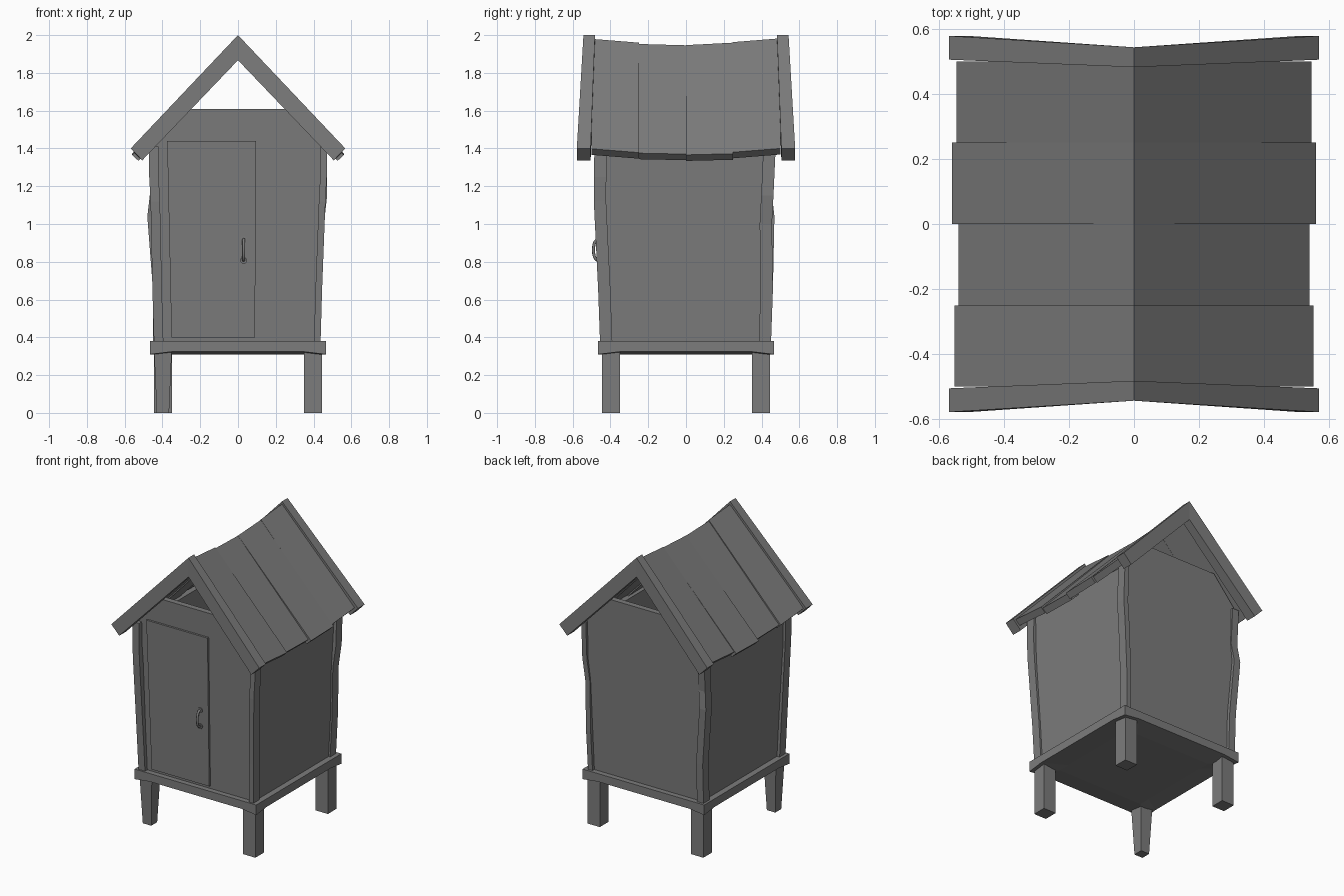
import bpy
import bmesh
from math import pi, sin, cos

if "Cube" in bpy.data.objects:
    bpy.data.objects.remove(bpy.data.objects["Cube"])

grey = bpy.data.materials.new("weathered_grey")
grey.use_nodes = True
grey.diffuse_color = (0.2, 0.2, 0.2, 1)
grey.node_tree.nodes["Principled BSDF"].inputs["Base Color"].default_value = grey.diffuse_color


def solid(name, rings):
    """Closed solid lofted through matching outlines."""
    bm = bmesh.new()
    loops = [[bm.verts.new(p) for p in ring] for ring in rings]
    n = len(loops[0])
    for a, b in zip(loops, loops[1:]):
        for i in range(n):
            j = (i + 1) % n
            bm.faces.new((a[i], a[j], b[j], b[i]))
    bm.faces.new(loops[0])
    bm.faces.new(loops[-1])
    bmesh.ops.recalc_face_normals(bm, faces=bm.faces)
    mesh = bpy.data.meshes.new(name)
    bm.to_mesh(mesh)
    bm.free()
    mesh.materials.append(grey)
    obj = bpy.data.objects.new(name, mesh)
    bpy.context.collection.objects.link(obj)
    return obj


def rect(x0, x1, y0, y1, z):
    return [(x0, y0, z), (x1, y0, z), (x1, y1, z), (x0, y1, z)]


def wall_y(z):
    """Outward lean of the front and back walls."""
    return 0.43 + (z - 0.38) * 0.025


corners = {"front_right": (-1, -1), "front_left": (1, -1),
           "back_right": (-1, 1), "back_left": (1, 1)}

# Legs, one of them tapered
for side, (sx, sy) in corners.items():
    taper = 0.015 if side == "front_right" else 0
    rings = []
    for z, grow in ((0, taper), (0.34, 0)):
        rings.append(rect(sx * (0.35 + grow), sx * (0.445 - grow),
                          sy * (0.35 + grow), sy * (0.445 - grow), z))
    solid(side + "_leg", rings)

# Platform, its lower edge arched a little between the legs
edge = []
for sx, sy in ((-1, -1), (1, -1), (1, 1), (-1, 1)):
    edge += [(sx, sy, 0), (0.75 * sx if sx == sy else sx, sy if sx == sy else 0.75 * sy, 1),
             (-0.75 * sx if sx == sy else sx, sy if sx == sy else -0.75 * sy, 1)]
outline = lambda r, z, lift: [(x * r, y * r, z + k * lift) for x, y, k in edge]
solid("platform", [outline(0.33, 0.31, 0), outline(0.467, 0.31, 0.014),
                   outline(0.467, 0.38, 0)])

# Corner posts: height, outer x, outer y
straight = [(0.37, 0.437, 0.455), (0.65, 0.445, 0.465), (1.12, 0.463, 0.488),
            (1.25, 0.47, 0.487), (1.41, 0.47, 0.485)]
bulged = [(0.37, 0.45, 0.45), (0.65, 0.45, 0.46), (1.04, 0.48, 0.468),
          (1.16, 0.466, 0.455), (1.41, 0.466, 0.47)]
wavy = [(0.37, 0.437, 0.45), (0.65, 0.445, 0.46), (1.0, 0.455, 0.455),
        (1.15, 0.472, 0.463), (1.41, 0.472, 0.475)]
shapes = {"front_right": [(z, x + 0.008 * (z < 1), y) for z, x, y in straight],
          "front_left": straight, "back_right": bulged, "back_left": wavy}
for side, (sx, sy) in corners.items():
    w = 0.05 if sx < 0 else 0.035
    solid(side + "_post", [rect(sx * (x - w), sx * x, sy * (y - 0.065), sy * y, z)
                           for z, x, y in shapes[side]])

# Front and back walls with an open gable above
profile = [(-0.422, 0.37), (0.422, 0.37), (0.45, 1.41), (0.27, 1.61),
           (-0.27, 1.61), (-0.45, 1.41)]
for name, s in (("front_wall", -1), ("back_wall", 1)):
    solid(name, [[(x, s * (wall_y(z) - inset), z) for x, z in profile]
                 for inset in (0, 0.04)])

# Side walls
for name, s in (("right_wall", -1), ("left_wall", 1)):
    solid(name, [rect(s * (x - 0.04), s * x, -y, y, z)
                 for z, x, y in ((0.37, 0.425, 0.42), (1.41, 0.455, 0.445))])

# Door
door = [(-0.352, 0.4), (0.09, 0.4), (0.095, 1.44), (-0.375, 1.44)]
solid("door", [[(x, -wall_y(z) - out, z) for x, z in door] for out in (0.014, -0.01)])

# Door handle: bowed pull with two round mounts
face = wall_y(0.86) + 0.012
curve = bpy.data.curves.new("door_handle", "CURVE")
curve.dimensions = "3D"
curve.bevel_depth = 0.008
curve.bevel_resolution = 2
curve.use_fill_caps = True
spline = curve.splines.new("POLY")
steps = 10
spline.points.add(steps)
for i, p in enumerate(spline.points):
    a = pi * i / steps
    p.co = (0.03, -face - 0.036 * sin(a) ** 0.6, 0.863 - 0.056 * cos(a), 1)
curve.materials.append(grey)
handle = bpy.data.objects.new("door_handle", curve)
bpy.context.collection.objects.link(handle)
for name, z in (("lower_handle_mount", 0.807), ("upper_handle_mount", 0.919)):
    solid(name, [[(0.03 + 0.018 * cos(a * pi / 6), y, z + 0.018 * sin(a * pi / 6))
                  for a in range(12)] for y in (-face - 0.01, -face + 0.01)])

# Roof planks: start y, end y, ridge heights, eave reach, eave heights
planks = [(-0.5, -0.25, 1.98, 1.96, 0.552, 1.398, 1.378),
          (-0.25, 0, 1.953, 1.946, 0.54, 1.375, 1.37),
          (0, 0.25, 1.947, 1.96, 0.56, 1.366, 1.372),
          (0.25, 0.5, 1.963, 1.983, 0.545, 1.38, 1.4)]
for side, s in (("right", -1), ("left", 1)):
    for i, (y0, y1, r0, r1, reach, e0, e1) in enumerate(planks):
        t = 0.065
        ridge = [(0, y0, r0), (0, y1, r1), (0, y1, r1 - t), (0, y0, r0 - t)]
        low = reach - 0.033
        eave = [(s * reach, y0, e0), (s * reach, y1, e1),
                (s * low, y1, e1 - 0.032), (s * low, y0, e0 - 0.032)]
        solid(f"{side}_roof_plank_{i + 1}", [ridge, eave])

# Barge boards, swept outwards toward the eaves
for end, sy in (("front", -1), ("back", 1)):
    for side, s in (("right", -1), ("left", 1)):
        ridge = [(0, sy * y, z) for y, z in
                 ((0.482, 2), (0.543, 2), (0.543, 1.867), (0.482, 1.867))]
        eave = [(s * x, sy * y, z) for x, y, z in
                ((0.568, 0.505, 1.4), (0.568, 0.578, 1.4),
                 (0.507, 0.578, 1.337), (0.507, 0.505, 1.337))]
        solid(f"{end}_{side}_barge_board", [ridge, eave])
